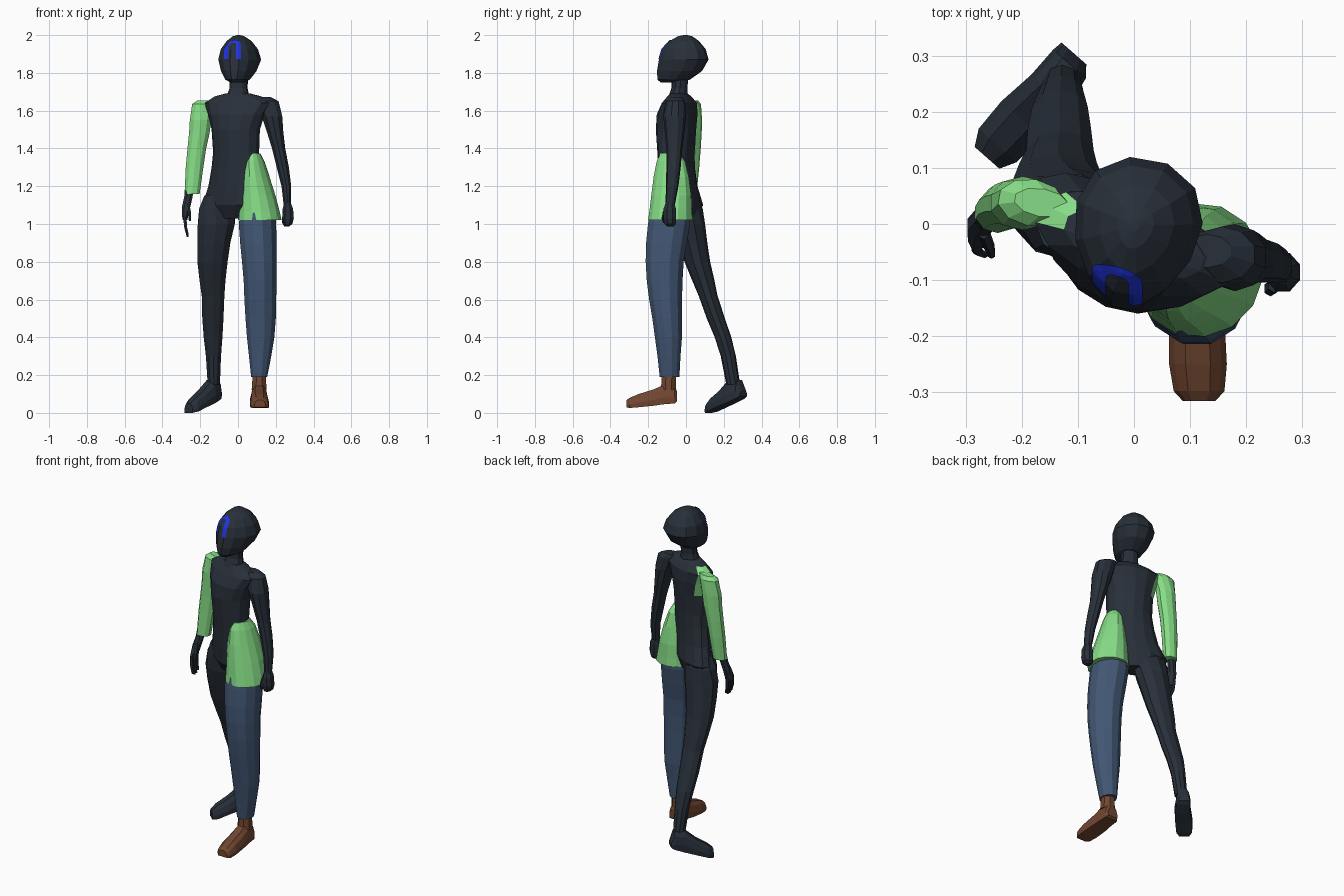
import bpy, bmesh, math
from mathutils import Vector
from mathutils.bvhtree import BVHTree


def material(name, rgb):
    m = bpy.data.materials.new(name)
    m.diffuse_color = (*rgb, 1)
    return m


DARK = material("charcoal", (0.021, 0.029, 0.041))
GREEN = material("light green", (0.24, 0.72, 0.24))
DENIM = material("denim blue", (0.055, 0.095, 0.175))
BROWN = material("brown leather", (0.165, 0.062, 0.03))
BLUE = material("bright blue", (0.015, 0.035, 0.75))


def make(name, bm, *mats):
    me = bpy.data.meshes.new(name)
    bm.to_mesh(me)
    bm.free()
    for m in mats:
        me.materials.append(m)
    ob = bpy.data.objects.new(name, me)
    bpy.context.collection.objects.link(ob)
    return ob


def skin(rings):
    """Bridge rings of points and cap both ends."""
    bm = bmesh.new()
    vs = [[bm.verts.new(p) for p in r] for r in rings]
    n = len(vs[0])
    for a, b in zip(vs, vs[1:]):
        for i in range(n):
            j = (i + 1) % n
            bm.faces.new((a[i], a[j], b[j], b[i]))
    bm.faces.new(vs[0])
    bm.faces.new(vs[-1])
    bmesh.ops.recalc_face_normals(bm, faces=bm.faces[:])
    return bm


def body(rows, n=10, taper=0.0):
    """Horizontal ellipses: z, cx, cy, rx, ry, yaw in degrees."""
    rings = []
    for z, cx, cy, rx, ry, *yaw in rows:
        w = math.radians(yaw[0] if yaw else 0)
        ring = []
        for i in range(n):
            t = 2 * math.pi * (i + 0.5) / n
            x, y = rx * math.cos(t) * (1 + taper * math.sin(t)), ry * math.sin(t)
            ring.append((cx + x * math.cos(w) - y * math.sin(w),
                         cy + x * math.sin(w) + y * math.cos(w), z))
        rings.append(ring)
    return skin(rings)


SECTION = [(-1, 0), (1, 0), (1.05, .35), (.85, .75), (.45, 1), (-.45, 1), (-.85, .75), (-1.05, .35)]


def foot(rows, across):
    """Upright sections: cx, cy, half width, bottom z, top z."""
    return skin([[(cx + across[0] * w * u, cy + across[1] * w * u, b + (t - b) * v)
                  for u, v in SECTION] for cx, cy, w, b, t in rows])


# Head, egg shaped and turned slightly to its right
head = body([(1.748, -.008, -.085, .03, .05, -10), (1.765, -.005, -.065, .065, .088, -10),
             (1.81, 0, -.035, .093, .121, -10), (1.87, .004, -.013, .113, .133, -10),
             (1.925, .003, -.012, .098, .117, -10), (1.968, .003, -.01, .066, .08, -10),
             (1.993, .002, -.005, .032, .04, -10), (2.0, .002, -.003, .008, .01, -10)], 12, .18)
tree = BVHTree.FromBMesh(head)
make("head", head, DARK)

# Painted arch on the brow, draped on the head
def drape(x, e):
    d = Vector((0, math.cos(e), -math.sin(e)))
    hit, normal, _, _ = tree.ray_cast(Vector((x, -.02, 1.87)) - d * .4, d)
    return hit - d * .004


path = []
for k in range(11):
    path.append((-1, 0, math.radians(2 + 40 * k / 10)))
for k in range(1, 13):
    a = math.pi * (1 - k / 12)
    path.append((math.cos(a), math.sin(a), math.radians(42)))
for k in range(1, 11):
    path.append((1, 0, math.radians(42 - 40 * k / 10)))
bm = bmesh.new()
rows = [[bm.verts.new(drape(-.03 + r * c, e + s * r * 7.5)) for r in (.02, .032, .045)]
        for c, s, e in path]
for a, b in zip(rows, rows[1:]):
    for i in range(2):
        bm.faces.new((a[i], a[i + 1], b[i + 1], b[i]))
make("brow_arch", bm, BLUE)

# Neck
make("neck", body([(1.64, 0, -.04, .085, .06, -15), (1.68, .0, -.04, .06, .052, -15),
                   (1.72, .003, -.035, .048, .043, -12), (1.79, .005, -.03, .05, .045, -10)]), DARK)

# Torso, twisted from hips to shoulders, with a green patch behind one shoulder
bm = body([(1.03, -.03, -.02, .09, .055, -33), (1.10, -.032, -.03, .18, .085, -33),
           (1.20, -.018, -.045, .153, .085, -30), (1.30, -.012, -.05, .137, .087, -27),
           (1.38, -.01, -.053, .128, .092, -25), (1.50, -.012, -.053, .132, .102, -22),
           (1.58, -.008, -.047, .155, .1, -20), (1.64, 0, -.035, .185, .08, -18),
           (1.675, 0, -.035, .13, .055, -17), (1.69, 0, -.038, .07, .045, -15)], 14)
for f in bm.faces:
    c = f.calc_center_median()
    if c.x < -.08 and c.y > .01 and 1.5 < c.z < 1.67:
        f.material_index = 1
make("torso", bm, DARK, GREEN)

# Bare arm and closed fist
make("left_arm", body([(1.672, .13, -.048, .045, .03), (1.65, .155, -.055, .063, .05),
                       (1.57, .18, -.06, .057, .06), (1.49, .196, -.06, .046, .053),
                       (1.40, .215, -.062, .037, .042), (1.30, .237, -.066, .034, .038),
                       (1.20, .256, -.073, .027, .033), (1.09, .262, -.085, .02, .024)]), DARK)
make("left_fist", body([(1.11, .262, -.085, .02, .025), (1.08, .264, -.086, .03, .036),
                        (1.03, .265, -.086, .033, .037), (1.0, .262, -.084, .028, .032),
                        (.988, .258, -.083, .015, .02)], 8), DARK)
make("left_thumb", body([(1.07, .25, -.11, .012, .012), (1.03, .243, -.117, .012, .012),
                         (1.005, .24, -.112, .009, .009)], 6), DARK)

# Green sleeve
make("right_sleeve", body([(1.655, -.165, .038, .05, .025, -10), (1.635, -.182, .038, .062, .042, -10),
                           (1.55, -.198, .037, .06, .048), (1.48, -.205, .037, .057, .046),
                           (1.40, -.218, .035, .052, .043), (1.30, -.23, .03, .049, .04),
                           (1.16, -.243, .02, .042, .036)]), GREEN)

# Open hand with fingers and thumb
make("right_hand", body([(1.18, -.258, .015, .024, .022), (1.14, -.263, .01, .024, .022),
                         (1.09, -.275, -.002, .024, .028), (1.04, -.28, -.018, .017, .035),
                         (1.02, -.28, -.02, .013, .033)], 8), DARK)
for i in range(4):
    y, drop = .008 - .017 * i, (.0, .012, .014, .004)[i]
    make("right_finger", body([(1.04, -.281, y, .01, .009), (.985, -.278, y - .006, .009, .008),
                               (.945 - drop, -.266, y - .012, .006, .006)], 6), DARK)
make("right_thumb", body([(1.11, -.268, -.015, .011, .012), (1.06, -.257, -.042, .01, .01),
                          (1.015, -.254, -.055, .007, .007)], 6), DARK)

# Flared green coat tail around one hip
make("coat_tail", body([(1.372, .082, -.085, .035, .055, -20), (1.33, .085, -.08, .053, .08, -20),
                        (1.25, .095, -.078, .07, .098, -20), (1.15, .105, -.077, .093, .11, -20),
                        (1.07, .112, -.08, .108, .115, -20), (1.022, .115, -.082, .116, .12, -20)], 14), GREEN)

# Trouser leg
make("left_trouser_leg", body([(1.06, .105, -.085, .095, .11), (1.0, .103, -.09, .102, .115),
                               (.90, .108, -.103, .1, .112), (.80, .113, -.113, .095, .104),
                               (.70, .117, -.113, .09, .098), (.60, .118, -.108, .087, .09),
                               (.50, .12, -.1, .083, .081), (.40, .12, -.093, .075, .074),
                               (.30, .117, -.09, .061, .063), (.19, .112, -.087, .044, .054)], 12), DENIM)

# Brown shoe
make("left_ankle", body([(.12, .112, -.093, .043, .043), (.22, .112, -.09, .036, .04)], 8), BROWN)
make("left_shoe", foot([(.112, -.048, .032, .06, .115), (.112, -.06, .04, .05, .14),
                        (.112, -.125, .044, .045, .145), (.112, -.17, .047, .038, .125),
                        (.114, -.25, .049, .03, .1), (.116, -.298, .043, .026, .08),
                        (.116, -.315, .028, .03, .068)], (1, 0)), BROWN)

# Trailing bare leg
make("right_leg", body([(1.15, -.095, .0, .085, .07, -20), (1.08, -.108, .01, .1, .08, -10),
                        (1.0, -.115, .018, .103, .083), (.90, -.128, .037, .092, .076),
                        (.80, -.135, .06, .084, .068), (.70, -.135, .092, .072, .059),
                        (.62, -.132, .117, .063, .05), (.50, -.133, .158, .059, .048),
                        (.40, -.132, .196, .052, .044), (.30, -.13, .224, .042, .04),
                        (.15, -.128, .25, .034, .037)]), DARK)
make("right_foot", foot([(-.107, .304, .028, .088, .12), (-.115, .285, .037, .075, .175),
                         (-.15, .237, .042, .052, .175), (-.2, .187, .046, .03, .115),
                         (-.243, .14, .043, .007, .075), (-.262, .118, .028, .0, .05)],
                        (.75, -.66)), DARK)
